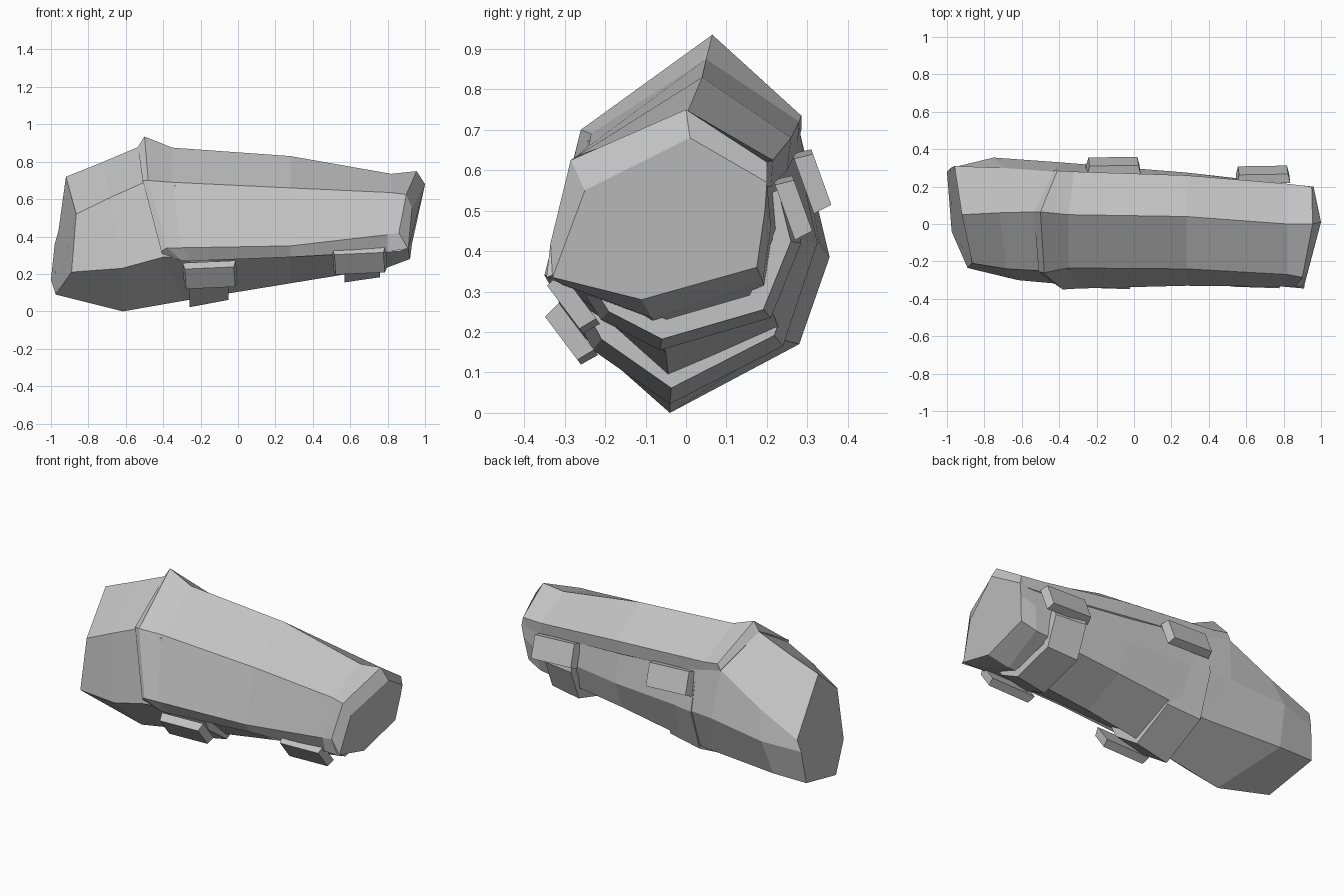
import bpy
import bmesh
from mathutils import Vector, Matrix

UNIT = 0.01  # guide lines are written in hundredths

default_cube = bpy.data.objects.get("Cube")
if default_cube:
    bpy.data.objects.remove(default_cube, do_unlink=True)

grey = bpy.data.materials.new("plain_grey")
grey.use_nodes = True
grey.diffuse_color = (0.55, 0.55, 0.55, 1)
grey.node_tree.nodes["Principled BSDF"].inputs["Base Color"].default_value = grey.diffuse_color


def finish(name, bm):
    """Turn a bmesh into a flat shaded grey object."""
    bmesh.ops.recalc_face_normals(bm, faces=bm.faces[:])
    mesh = bpy.data.meshes.new(name)
    bm.to_mesh(mesh)
    bm.free()
    mesh.materials.append(grey)
    obj = bpy.data.objects.new(name, mesh)
    bpy.context.collection.objects.link(obj)
    return obj


def loft(name, lines):
    """Skin a closed, capped body over guide lines running along x."""
    bm = bmesh.new()
    rows = [[bm.verts.new(Vector(point) * UNIT) for point in line] for line in lines]
    for row, following in zip(rows, rows[1:] + rows[:1]):
        for i in range(len(row) - 1):
            bm.faces.new((row[i], row[i + 1], following[i + 1], following[i]))
    bm.faces.new([row[0] for row in rows])
    bm.faces.new([row[-1] for row in reversed(rows)])
    return finish(name, bm)


# Outline of the narrow end, shared by the core and the plate
end_ridge = (100, 1, 68)
end_front_shoulder = (93, -25, 55)
end_front_low = (91, -33, 33.5)
end_back_shoulder = (96, 20, 57)

# Faceted core, one guide line per long edge
core_ridge = [(-92, 5, 72), (-72, 6, 80), (-53, 6.5, 88), (28, 4, 76), (88, 0, 69), end_ridge]
core_front_shoulder = [(-86.5, -21, 52), (-68, -24, 61), (-50, -25, 69),
                       (28, -21, 60), (86, -25, 56), end_front_shoulder]
core_front_low = [(-89, -23.5, 21), (-62, -30, 23), (-40, -32, 29),
                  (28, -29, 30), (86, -31, 32), end_front_low]
core_bottom = [(-97.5, -4, 9), (-61.5, -4, 0), (-30, -4, 5.5),
               (28, -5, 15), (80, -8.5, 23.5), (92, -11, 28)]
core_back_low = [(-100, 28, 17), (-78, 28, 17), (-30, 24, 18),
                 (28, 21, 26), (84, 19, 32.5), (93, 17.5, 36)]
core_back_mid = [(-98, 30, 36), (-75, 35.5, 38.5), (-40, 33, 42),
                 (28, 27.5, 43), (86, 21, 46), (95, 19.5, 50)]
core_back_shoulder = [(-96, 31, 43), (-70, 30, 55), (-43, 28, 70),
                      (28, 23.5, 63), (86, 20, 58), end_back_shoulder]
loft("arm_core", [core_ridge, core_front_shoulder, core_front_low, core_bottom,
                  core_back_low, core_back_mid, core_back_shoulder])

# Ridged plate over the top, with a raised lip at its wide end
plate_ridge = [(-53.5, 6.5, 88), (-50, 6.5, 93.5), (-35, 5, 87.5),
               (28, 4, 83), (82, 0, 73.5), (95.5, 0, 75), end_ridge]
plate_front_shoulder = [(-51, -25.5, 70), (-48, -26, 70), (-35, -23.5, 69),
                        (28, -24, 66), (82, -27, 63.5), (90, -28.5, 62.5), end_front_shoulder]
plate_front_edge = [(-41, -33, 32), (-38, -35, 34), (-30, -34.5, 34),
                    (28, -33, 35), (80, -33.5, 41), (86, -33.5, 42), end_front_low]
plate_front_under = [(-40, -31, 30), (-30, -31, 27), (-24, -31, 27),
                     (28, -29, 29), (80, -31, 32), (91, -34.5, 33.5), end_front_low]
plate_back_edge = [(-42, 27, 64), (-39, 27.5, 65), (-30, 27.5, 65),
                   (28, 25, 60), (82, 21, 56), (93, 20, 56), end_back_shoulder]
plate_back_shoulder = [(-43, 28.5, 70), (-41, 28.5, 73.5), (-32, 28, 72),
                       (28, 26, 68), (82, 21.5, 62.5), (95, 20, 62), end_back_shoulder]
loft("armor_plate", [plate_ridge, plate_front_shoulder, plate_front_edge,
                     plate_front_under, plate_back_edge, plate_back_shoulder])


def strap(name, x_start, x_end, path):
    """Band under the arm, tapering with it toward the narrow end."""
    centre = Vector((0, 46))
    bm = bmesh.new()
    sections = []
    for y, z in path:
        offset = Vector((y, z)) - centre
        section = []
        for x, size in ((x_start, 1), (x_end, 0.91), (x_end, 0.75), (x_start, 0.8)):
            place = centre + offset * size
            section.append(bm.verts.new(Vector((x, place.x, place.y)) * UNIT))
        sections.append(section)
    for near, far in zip(sections, sections[1:]):
        for i in range(4):
            j = (i + 1) % 4
            bm.faces.new((near[i], near[j], far[j], far[i]))
    bm.faces.new(sections[0])
    bm.faces.new(sections[-1][::-1])
    finish(name, bm)


# Two straps around the underside
strap("wide_strap", -26, -5, [(-30, 29), (-23, 15.5), (-4, 2.2), (24, 16.5), (32.5, 42), (28, 62)])
strap("narrow_strap", 57, 76, [(-28, 34), (-21, 23), (-6.5, 15.5), (21, 23.5), (28.5, 42), (25, 56)])


def buckle(name, centre, outward, pitch):
    """Slab facing outward, with a smaller outer face."""
    normal = Vector((0, *outward)).normalized()
    along = Vector((1, 0, pitch))
    along = (along - normal * along.dot(normal)).normalized()
    across = normal.cross(along)
    bm = bmesh.new()
    bmesh.ops.create_cube(bm, size=1)
    for vert in bm.verts:
        shrink = 0.92 if vert.co.z > 0 else 1
        local = Vector((vert.co.x * 28.5 * shrink, vert.co.y * 14.5 * shrink, vert.co.z * 4.8))
        vert.co = (Vector(centre) + along * local.x + across * local.y + normal * local.z) * UNIT
    finish(name, bm)


# Buckles where the straps meet the plate
front_out = (-0.8, -0.6)
back_out = (0.94, 0.34)
buckle("wide_strap_front_buckle", (-15, -28.5, 19.3), front_out, 0.07)
buckle("narrow_strap_front_buckle", (65, -28, 27), front_out, 0.07)
buckle("wide_strap_back_buckle", (-11, 31.2, 57.5), back_out, -0.05)
buckle("narrow_strap_back_buckle", (69, 26.5, 51), back_out, -0.05)
